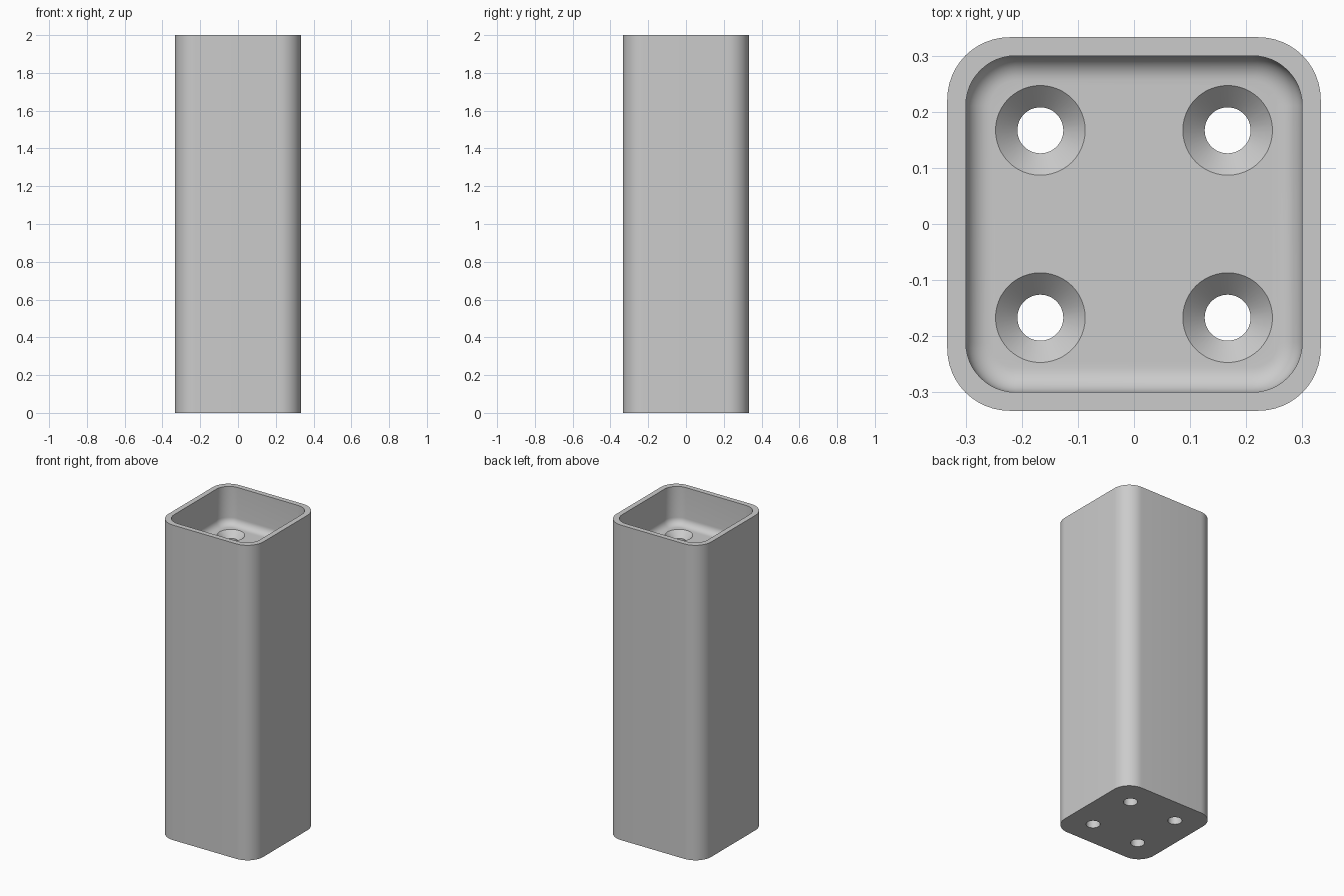
import bpy, bmesh
from math import pi, sin, cos, radians

old = bpy.data.objects.get("Cube")
if old:
    bpy.data.objects.remove(old, do_unlink=True)

HALF, HEIGHT, CORNER = 0.333, 2.0, 0.111
WALL, FILLET = 0.033, 0.044
FLOOR = 1.76
HOLE, SINK, PITCH = 0.041, 0.08, 0.167

grey = bpy.data.materials.new("plain grey")
grey.use_nodes = True
grey.diffuse_color = (0.6, 0.6, 0.6, 1)
grey.node_tree.nodes["Principled BSDF"].inputs["Base Color"].default_value = (0.6, 0.6, 0.6, 1)


def rounded_square(half, radius, z, steps=12):
    c = half - radius
    pts = []
    for q, (sx, sy) in enumerate([(1, 1), (-1, 1), (-1, -1), (1, -1)]):
        for i in range(steps + 1):
            a = (q + i / steps) * pi / 2
            pts.append((sx * c + radius * cos(a), sy * c + radius * sin(a), z))
    return pts


def circle(x, y, radius, z, sides=48):
    return [(x + radius * cos(2 * pi * i / sides), y + radius * sin(2 * pi * i / sides), z)
            for i in range(sides)]


def skin(bm, sections):
    """Join a stack of matching rings into a closed solid."""
    rings = [[bm.verts.new(p) for p in s] for s in sections]
    n = len(rings[0])
    for low, high in zip(rings, rings[1:]):
        for i in range(n):
            j = (i + 1) % n
            bm.faces.new((low[i], low[j], high[j], high[i]))
    bm.faces.new(rings[0][::-1])
    bm.faces.new(rings[-1])


def make_object(name, bm):
    bmesh.ops.recalc_face_normals(bm, faces=bm.faces)
    mesh = bpy.data.meshes.new(name)
    bm.to_mesh(mesh)
    bm.free()
    obj = bpy.data.objects.new(name, mesh)
    bpy.context.collection.objects.link(obj)
    mesh.materials.append(grey)
    return obj


# Square leg with a rounded pocket in the top
inner, inner_r = HALF - WALL, CORNER - 0.022
sections = [rounded_square(HALF, CORNER, 0), rounded_square(HALF, CORNER, HEIGHT),
            rounded_square(inner, inner_r, HEIGHT)]
for i in range(9):
    a = i / 8 * pi / 2
    inset = FILLET * (1 - cos(a))
    sections.append(rounded_square(inner - inset, inner_r - inset,
                                   FLOOR + FILLET * (1 - sin(a))))
bm = bmesh.new()
skin(bm, sections)
leg = make_object("square_leg", bm)

# Four countersunk screw holes
bm = bmesh.new()
for x in (-PITCH, PITCH):
    for y in (-PITCH, PITCH):
        over = 0.01
        skin(bm, [circle(x, y, HOLE, -0.1), circle(x, y, HOLE, FLOOR - (SINK - HOLE)),
                  circle(x, y, SINK, FLOOR), circle(x, y, SINK, FLOOR + over)])
cutter = make_object("screw_hole_cutter", bm)
cutter.hide_render = True

cut = leg.modifiers.new("screw holes", "BOOLEAN")
cut.operation, cut.solver, cut.object = "DIFFERENCE", "EXACT", cutter
bpy.ops.object.select_all(action="DESELECT")
leg.select_set(True)
bpy.context.view_layer.objects.active = leg
bpy.ops.object.modifier_apply(modifier=cut.name)
bpy.data.objects.remove(cutter, do_unlink=True)

# Smooth the rounded sides, keep the rims crisp
bpy.ops.object.shade_smooth_by_angle(angle=radians(30))
